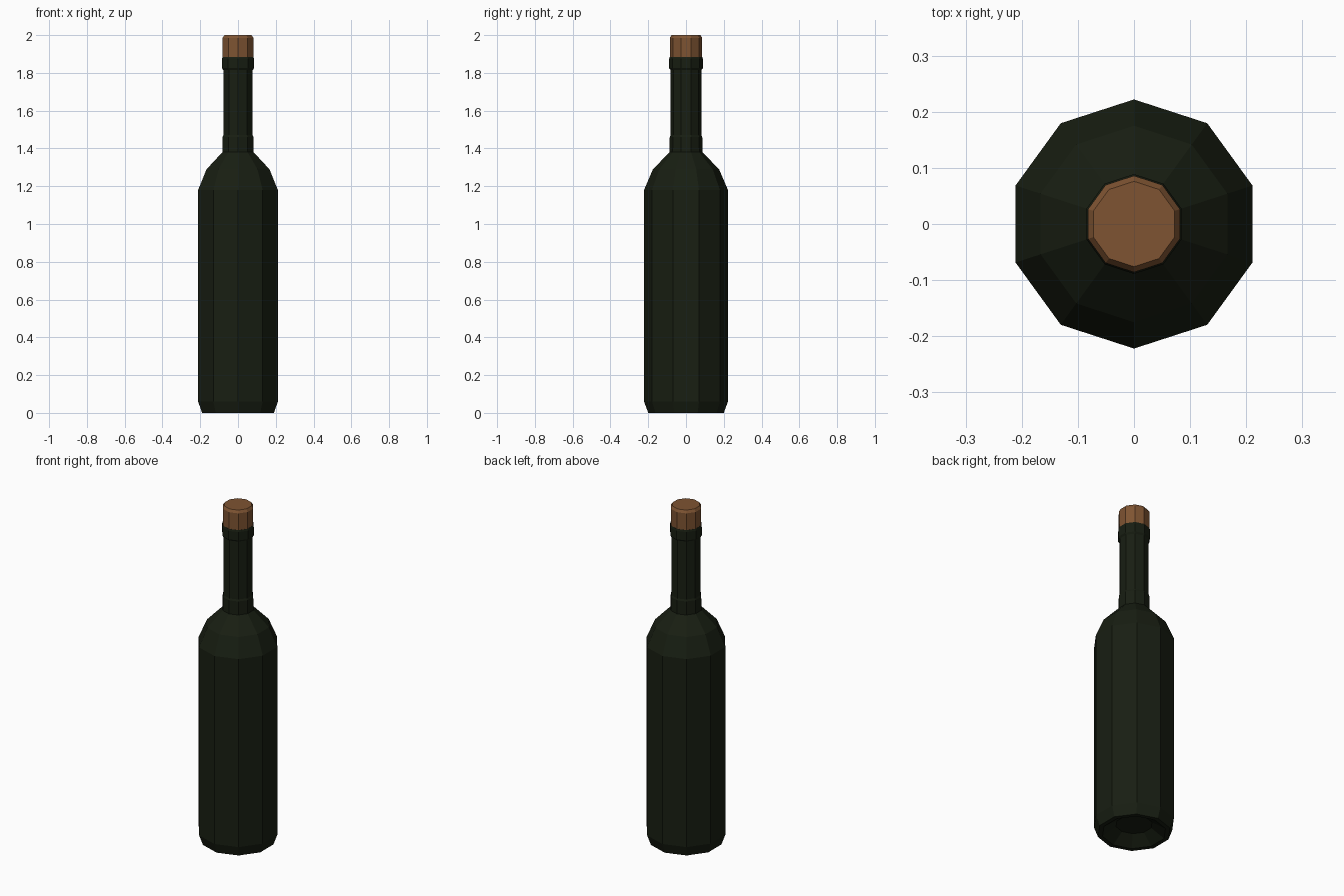
import bpy, bmesh
from math import cos, sin, pi

if "Cube" in bpy.data.objects:
    bpy.data.objects.remove(bpy.data.objects["Cube"])

SIDES = 10


def material(name, rgb):
    m = bpy.data.materials.new(name)
    m.diffuse_color = (*rgb, 1)
    m.use_nodes = True
    m.node_tree.nodes["Principled BSDF"].inputs["Base Color"].default_value = m.diffuse_color
    return m


def lathe(name, profile, mat):
    """Revolve (radius, z) points into a flat-shaded ten-sided solid, capped at both ends."""
    bm = bmesh.new()
    rings = []
    for r, z in profile:
        angles = [pi / 2 + 2 * pi * i / SIDES for i in range(SIDES)]
        rings.append([bm.verts.new((r * cos(a), r * sin(a), z)) for a in angles])
    for low, high in zip(rings, rings[1:]):
        for i in range(SIDES):
            j = (i + 1) % SIDES
            bm.faces.new((low[i], low[j], high[j], high[i]))
    bm.faces.new(rings[0][::-1])
    bm.faces.new(rings[-1])
    mesh = bpy.data.meshes.new(name)
    bm.to_mesh(mesh)
    bm.free()
    mesh.materials.append(mat)
    obj = bpy.data.objects.new(name, mesh)
    bpy.context.collection.objects.link(obj)
    return obj


glass = material("dark_green_glass", (0.009, 0.013, 0.006))
cork = material("cork", (0.21, 0.088, 0.032))

# Bottle: hollowed base, body, shoulder, neck and lip ring
lathe("bottle", [
    (0.10, 0.05), (0.175, 0.0), (0.20, 0.0), (0.222, 0.06),
    (0.222, 1.18), (0.175, 1.29), (0.087, 1.38), (0.086, 1.46),
    (0.082, 1.47), (0.082, 1.815), (0.089, 1.825), (0.089, 1.875),
    (0.086, 1.885),
], glass)

# Stopper with a chamfered top edge
lathe("stopper", [(0.085, 1.88), (0.086, 1.985), (0.076, 2.0)], cork)
